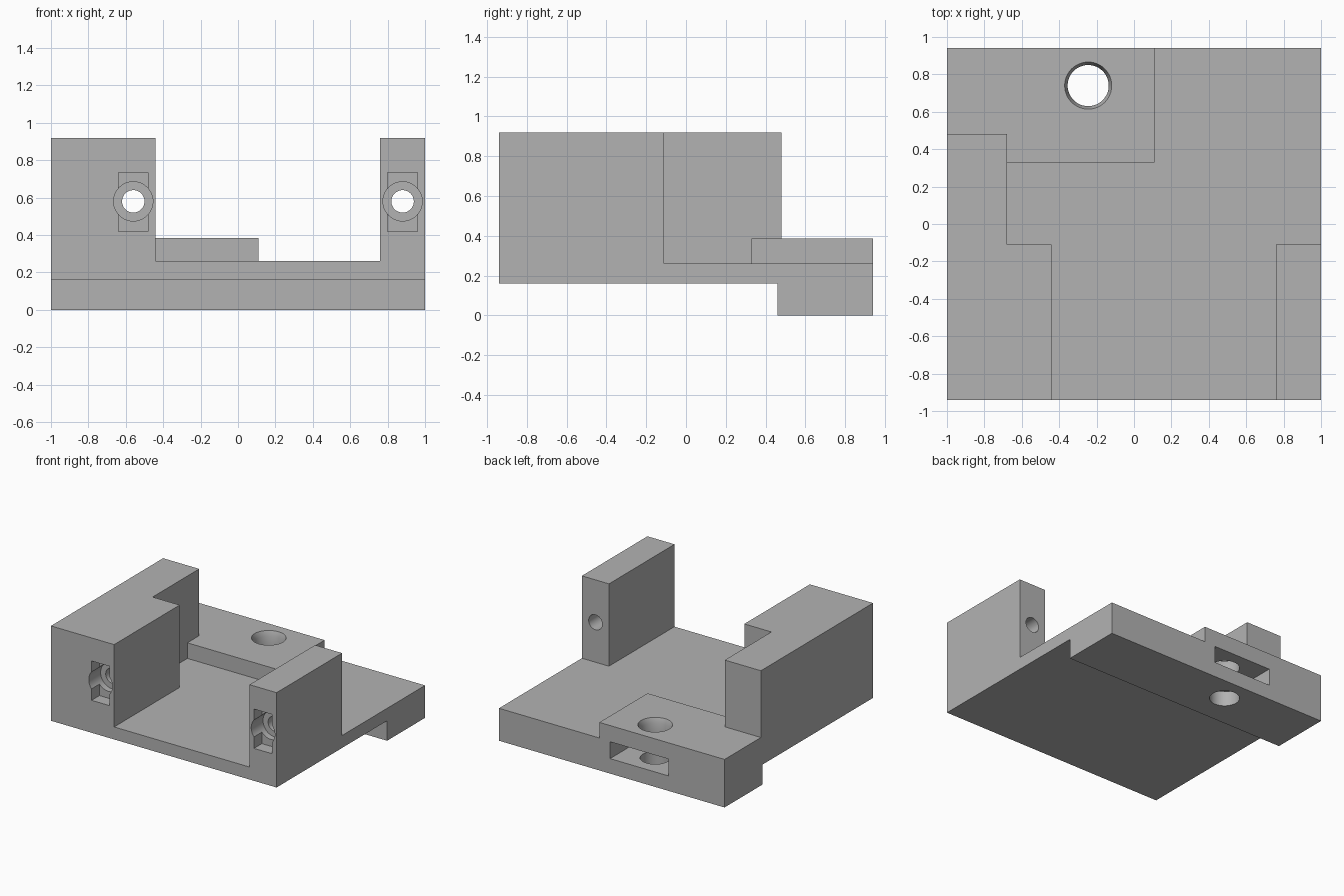
import bpy, bmesh, math
from mathutils import Vector

if "Cube" in bpy.data.objects:
    bpy.data.objects.remove(bpy.data.objects["Cube"], do_unlink=True)

grey = bpy.data.materials.new("plain_grey")
grey.use_nodes = True
colour = (0.45, 0.45, 0.45, 1)
grey.diffuse_color = colour
grey.node_tree.nodes["Principled BSDF"].inputs["Base Color"].default_value = colour


def finish(name, bm):
    bmesh.ops.recalc_face_normals(bm, faces=bm.faces)
    mesh = bpy.data.meshes.new(name)
    bm.to_mesh(mesh)
    bm.free()
    mesh.materials.append(grey)
    obj = bpy.data.objects.new(name, mesh)
    bpy.context.collection.objects.link(obj)
    return obj


def prism(name, points, direction):
    """Extrude a closed outline along a direction."""
    bm = bmesh.new()
    face = bm.faces.new([bm.verts.new(p) for p in points])
    out = bmesh.ops.extrude_face_region(bm, geom=[face])
    moved = [g for g in out["geom"] if isinstance(g, bmesh.types.BMVert)]
    bmesh.ops.translate(bm, verts=moved, vec=direction)
    return finish(name, bm)


def box(name, x, y, z):
    outline = [(x[0], y[0], z[0]), (x[1], y[0], z[0]),
               (x[1], y[1], z[0]), (x[0], y[1], z[0])]
    return prism(name, outline, (0, 0, z[1] - z[0]))


def cone(name, start, end, r1, r2):
    """Round cutter running between two points."""
    a, b = Vector(start), Vector(end)
    bm = bmesh.new()
    bmesh.ops.create_cone(bm, cap_ends=True, segments=48, radius1=r1,
                          radius2=r2, depth=(b - a).length)
    bm.transform((b - a).to_track_quat("Z", "Y").to_matrix().to_4x4())
    bmesh.ops.translate(bm, verts=bm.verts, vec=(a + b) / 2)
    return finish(name, bm)


def combine(target, tool, operation):
    mod = target.modifiers.new(tool.name, "BOOLEAN")
    mod.operation, mod.solver, mod.object = operation, "EXACT", tool
    bpy.context.view_layer.objects.active = target
    bpy.ops.object.modifier_apply(modifier=mod.name)
    bpy.data.objects.remove(tool, do_unlink=True)


FRONT, BACK, POST_END = -0.94, 0.94, -0.11

# Base plate with a deeper lip along the back
side = [(FRONT, 0.16), (0.46, 0.16), (0.46, 0), (BACK, 0), (BACK, 0.26), (FRONT, 0.26)]
body = prism("bracket_body", [(-1, y, z) for y, z in side], (2, 0, 0))

# Raised pad, stepped wall and narrow post
combine(body, box("raised_pad", (-1, 0.11), (0.33, BACK), (0.2, 0.385)), "UNION")
plan = [(-1, FRONT), (-0.44, FRONT), (-0.44, POST_END),
        (-0.68, POST_END), (-0.68, 0.48), (-1, 0.48)]
combine(body, prism("stepped_wall", [(x, y, 0.2) for x, y in plan], (0, 0, 0.72)), "UNION")
combine(body, box("narrow_post", (0.76, 1), (FRONT, POST_END), (0.2, 0.92)), "UNION")

# Screw holes with round and rectangular recesses in the front
for x in (-0.56, 0.88):
    cutters = [
        cone("screw_hole", (x, -1.1, 0.58), (x, 0.1, 0.58), 0.06, 0.06),
        cone("round_recess", (x, -1.1, 0.58), (x, FRONT + 0.15, 0.58), 0.105, 0.105),
        box("nut_recess", (x - 0.08, x + 0.08), (-1.1, FRONT + 0.1), (0.42, 0.735)),
    ]
    for cutter in cutters:
        combine(body, cutter, "DIFFERENCE")

# Vertical hole with a chamfered rim, and the nut slot in the back
hx, hy = -0.245, 0.74
combine(body, cone("vertical_hole", (hx, hy, -0.1), (hx, hy, 0.5), 0.11, 0.11), "DIFFERENCE")
combine(body, cone("rim_chamfer", (hx, hy, 0.345), (hx, hy, 0.425), 0.11, 0.142), "DIFFERENCE")
combine(body, box("nut_slot", (hx - 0.26, hx + 0.26), (0.48, 1.1), (0.12, 0.255)), "DIFFERENCE")

# Merge flat regions and shade the holes smoothly
bm = bmesh.new()
bm.from_mesh(body.data)
bmesh.ops.remove_doubles(bm, verts=bm.verts, dist=0.0001)
bmesh.ops.dissolve_limit(bm, angle_limit=math.radians(0.5), verts=bm.verts, edges=bm.edges)
bm.to_mesh(body.data)
bm.free()
bpy.ops.object.select_all(action="DESELECT")
body.select_set(True)
bpy.context.view_layer.objects.active = body
bpy.ops.object.shade_smooth_by_angle(angle=math.radians(30))
